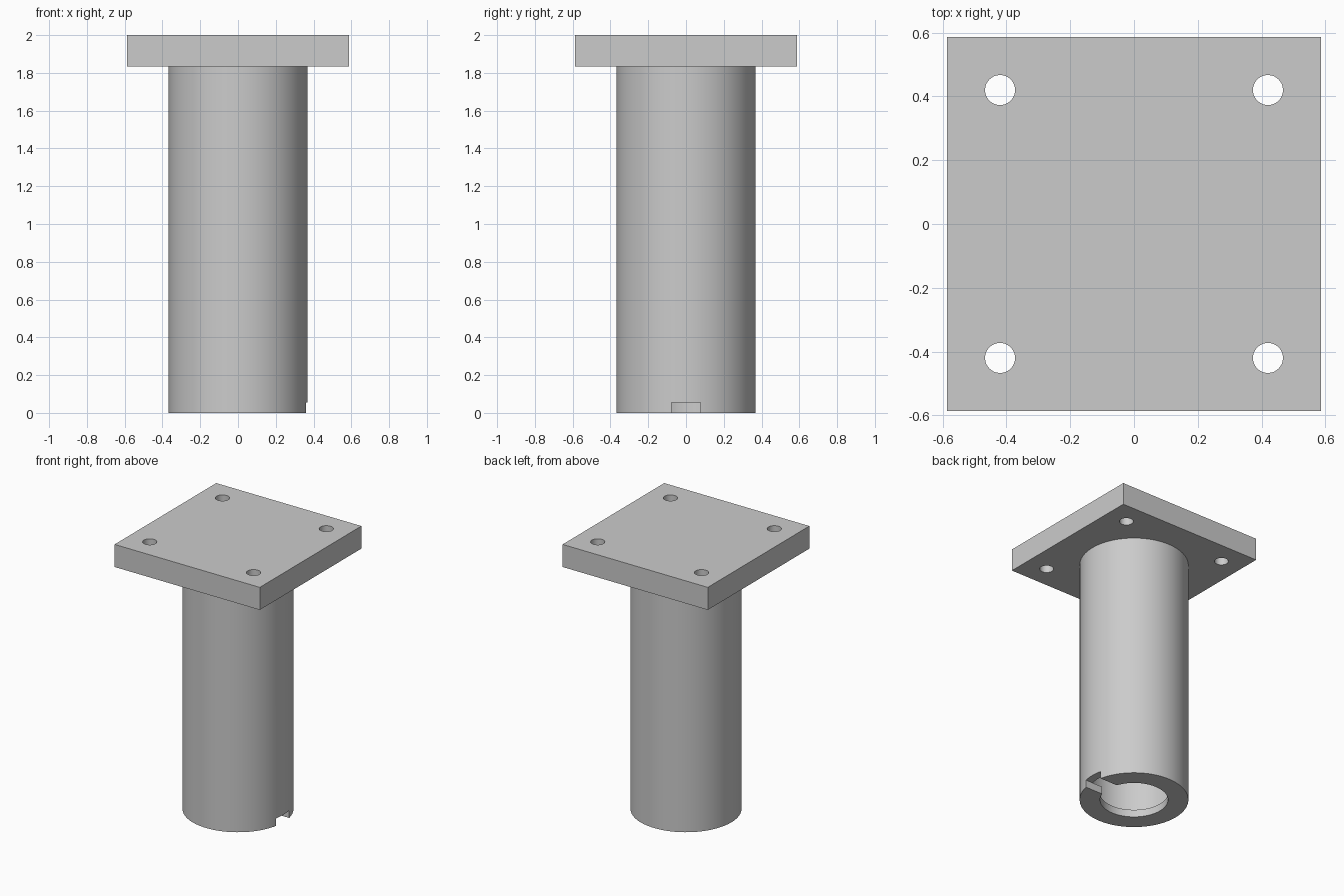
import bpy, bmesh, math
from mathutils import Matrix

cube = bpy.data.objects.get("Cube")
if cube:
    bpy.data.objects.remove(cube, do_unlink=True)

HALF, PLATE_Z, TOP = 0.587, 1.835, 2.0
TUBE_R, BORE_R, CAVITY_R, LIP_H = 0.368, 0.23, 0.31, 0.055
HOLE_R, HOLE_POS = 0.047, 0.42

grey = bpy.data.materials.new("plain grey")
grey.use_nodes = True
colour = (0.6, 0.6, 0.6, 1)
grey.diffuse_color = colour
grey.node_tree.nodes["Principled BSDF"].inputs["Base Color"].default_value = colour


def add_object(name, bm):
    bmesh.ops.recalc_face_normals(bm, faces=bm.faces)
    mesh = bpy.data.meshes.new(name)
    bm.to_mesh(mesh)
    bm.free()
    mesh.materials.append(grey)
    obj = bpy.data.objects.new(name, mesh)
    bpy.context.collection.objects.link(obj)
    return obj


def add_box(bm, low, high):
    size = [b - a for a, b in zip(low, high)]
    centre = [(a + b) / 2 for a, b in zip(low, high)]
    bmesh.ops.create_cube(bm, size=1, matrix=Matrix.Translation(centre) @ Matrix.Diagonal((*size, 1)))


def cut(obj, cutter):
    mod = obj.modifiers.new("cut", "BOOLEAN")
    mod.operation = "DIFFERENCE"
    mod.solver = "EXACT"
    mod.object = cutter
    bpy.ops.object.select_all(action="DESELECT")
    bpy.context.view_layer.objects.active = obj
    obj.select_set(True)
    bpy.ops.object.modifier_apply(modifier=mod.name)
    bpy.data.objects.remove(cutter, do_unlink=True)
    bpy.ops.object.shade_smooth_by_angle(angle=math.radians(30))


# Square mounting plate with four bolt holes
bm = bmesh.new()
add_box(bm, (-HALF, -HALF, PLATE_Z), (HALF, HALF, TOP))
plate = add_object("mounting_plate", bm)

bm = bmesh.new()
for x in (-HOLE_POS, HOLE_POS):
    for y in (-HOLE_POS, HOLE_POS):
        bmesh.ops.create_cone(bm, cap_ends=True, segments=48, radius1=HOLE_R, radius2=HOLE_R,
                              depth=1, matrix=Matrix.Translation((x, y, TOP)))
cut(plate, add_object("bolt_hole_cutter", bm))

# Hollow tube with an inward lip at its open end
profile = [(TUBE_R, 0), (TUBE_R, PLATE_Z), (CAVITY_R, PLATE_Z),
           (CAVITY_R, LIP_H), (BORE_R, LIP_H), (BORE_R, 0)]
bm = bmesh.new()
verts = [bm.verts.new((r, 0, z)) for r, z in profile]
edges = [bm.edges.new((verts[i - 1], verts[i])) for i in range(len(verts))]
bmesh.ops.spin(bm, geom=verts + edges, axis=(0, 0, 1), cent=(0, 0, 0),
               angle=math.tau, steps=96, use_merge=True)
bmesh.ops.remove_doubles(bm, verts=bm.verts, dist=0.0001)
tube = add_object("tube", bm)

# Key slot through the lip on the left side
bm = bmesh.new()
add_box(bm, (0.1, -0.077, -0.1), (0.5, 0.077, LIP_H))
cut(tube, add_object("slot_cutter", bm))
